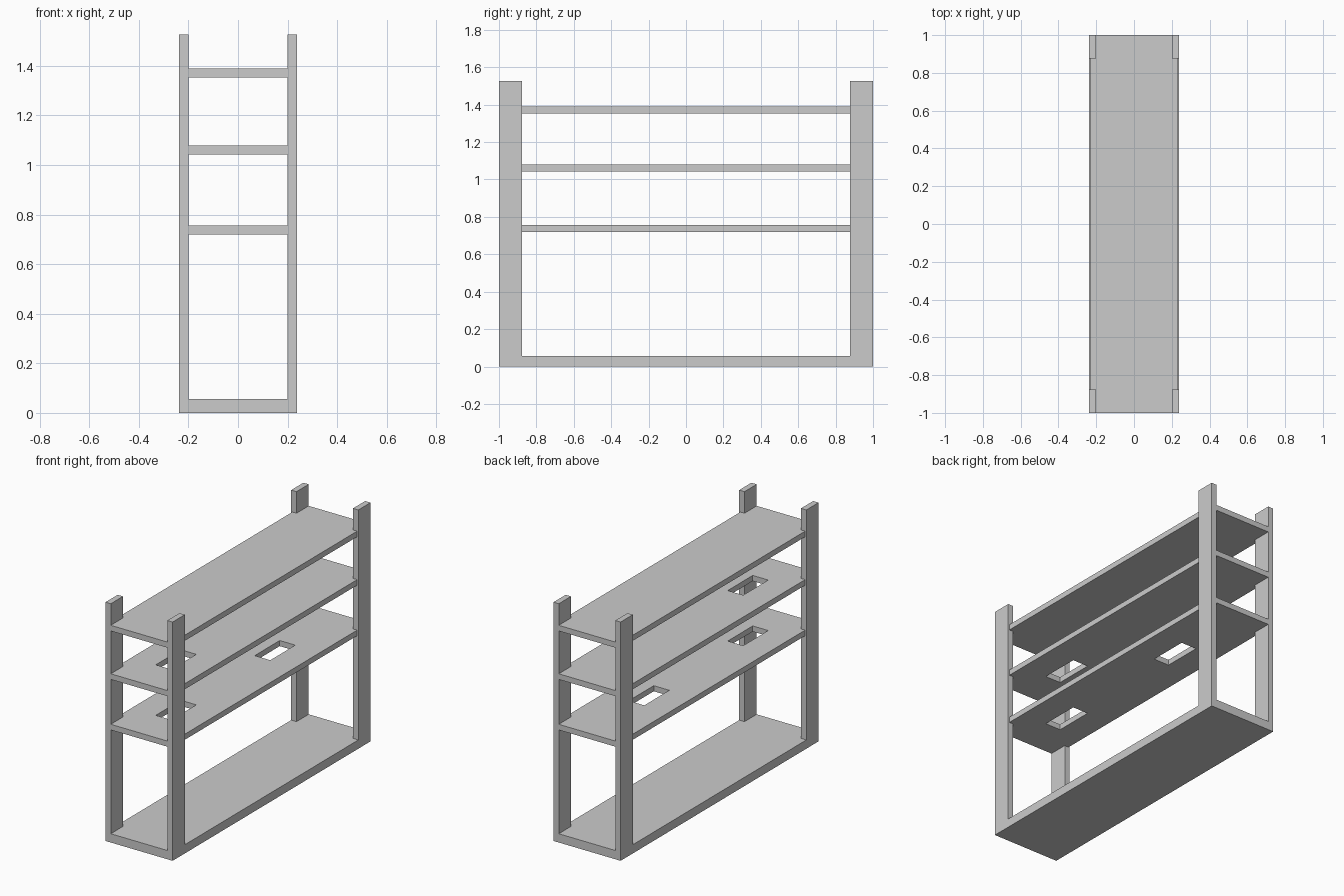
import bpy, bmesh

if "Cube" in bpy.data.objects:
    bpy.data.objects.remove(bpy.data.objects["Cube"])

W, L, H = 0.2375, 1.0, 1.527      # half width, half length, height
POST_X, POST_Y = 0.2, 0.877       # inner faces of the posts
SHELF_X = 0.229                   # shelf half width between the posts
BASE_H = 0.056


def box(name, x0, x1, y0, y1, z0, z1):
    bm = bmesh.new()
    bmesh.ops.create_cube(bm, size=1)
    for v in bm.verts:
        v.co = (x1 if v.co.x > 0 else x0,
                y1 if v.co.y > 0 else y0,
                z1 if v.co.z > 0 else z0)
    mesh = bpy.data.meshes.new(name)
    bm.to_mesh(mesh)
    bm.free()
    ob = bpy.data.objects.new(name, mesh)
    bpy.context.collection.objects.link(ob)
    return ob


def shelf(name, z0, z1, holes=()):
    # Board notched at its corners to fit around the posts
    quarter = [(POST_X, L), (POST_X, POST_Y), (SHELF_X, POST_Y)]
    right = quarter + [(x, -y) for x, y in reversed(quarter)]
    outline = right + [(-x, y) for x, y in reversed(right)]
    bm = bmesh.new()
    face = bm.faces.new([bm.verts.new((x, y, z0)) for x, y in outline])
    ext = bmesh.ops.extrude_face_region(bm, geom=[face], use_keep_orig=True)
    for g in ext["geom"]:
        if isinstance(g, bmesh.types.BMVert):
            g.co.z = z1
    bmesh.ops.recalc_face_normals(bm, faces=bm.faces)
    mesh = bpy.data.meshes.new(name)
    bm.to_mesh(mesh)
    bm.free()
    ob = bpy.data.objects.new(name, mesh)
    bpy.context.collection.objects.link(ob)
    # Cable openings
    for i, (y0, y1) in enumerate(holes):
        cutter = box(f"{name}_cutter_{i}", -0.057, 0.053, y0, y1, z0 - 0.1, z1 + 0.1)
        cutter.hide_render = True
        cutter.hide_set(True)
        cutter.display_type = 'WIRE'
        mod = ob.modifiers.new("opening", 'BOOLEAN')
        mod.operation = 'DIFFERENCE'
        mod.solver = 'EXACT'
        mod.object = cutter
    return ob


# Base slab
box("base", -W, W, -L, L, 0, BASE_H)

# Corner posts
for sy, end in ((-1, "front"), (1, "back")):
    for sx, side in ((-1, "left"), (1, "right")):
        xs = sorted((sx * POST_X, sx * W))
        ys = sorted((sy * POST_Y, sy * L))
        box(f"{end}_{side}_post", *xs, *ys, BASE_H, H)

# Shelves
front_hole, back_hole = (-0.75, -0.497), (0.25, 0.503)
shelf("lower_shelf", 0.72, 0.756, [front_hole, back_hole])
shelf("middle_shelf", 1.043, 1.079, [front_hole])
shelf("top_shelf", 1.353, 1.389)
